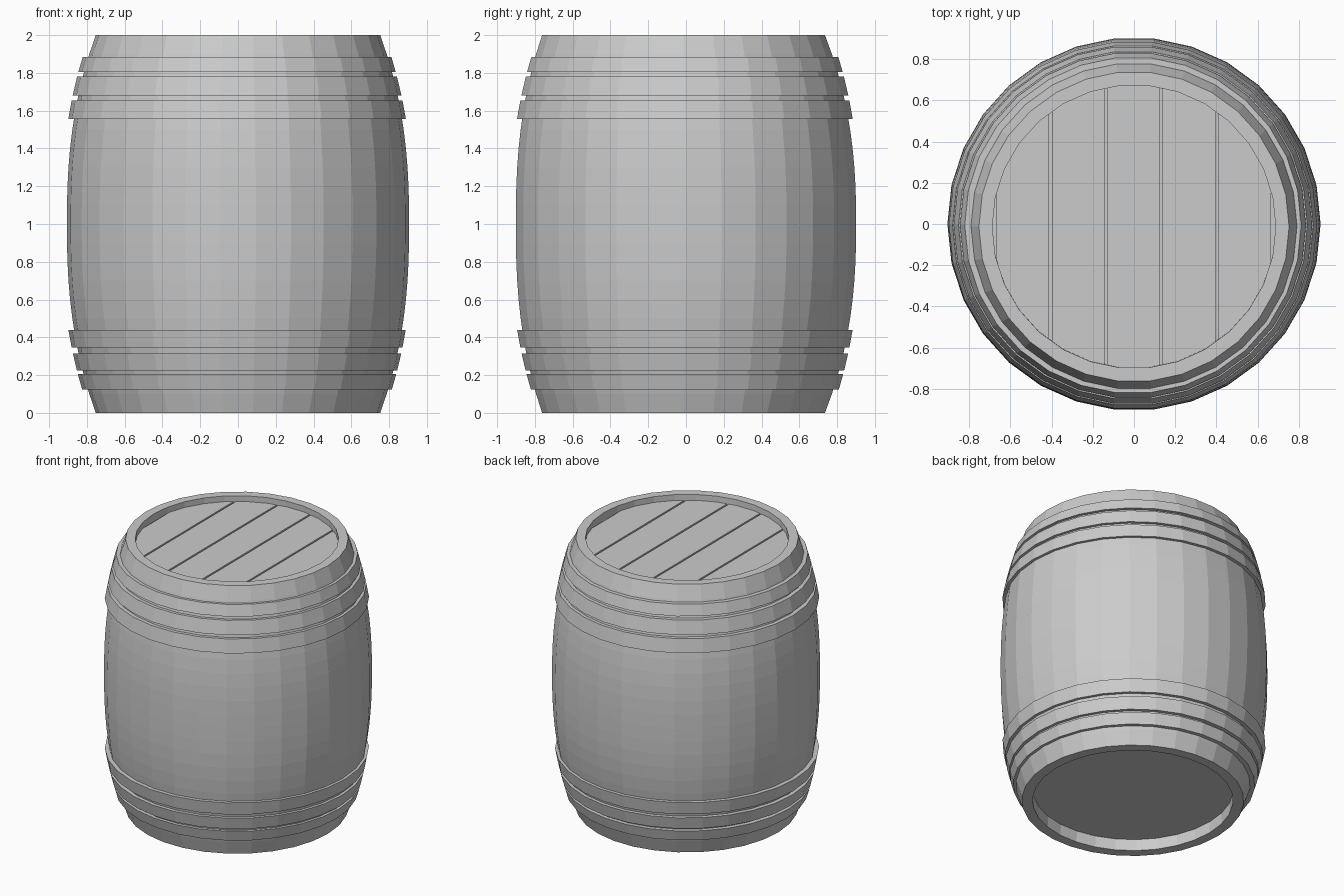
import bpy, bmesh, math

if "Cube" in bpy.data.objects:
    bpy.data.objects.remove(bpy.data.objects["Cube"])

SIDES = 30
grey = bpy.data.materials.new("plain_grey")
grey.diffuse_color = (0.6, 0.6, 0.6, 1)
grey.use_nodes = True
grey.node_tree.nodes["Principled BSDF"].inputs["Base Color"].default_value = grey.diffuse_color


def finish(name, bm):
    bmesh.ops.recalc_face_normals(bm, faces=bm.faces)
    me = bpy.data.meshes.new(name)
    bm.to_mesh(me)
    bm.free()
    me.materials.append(grey)
    ob = bpy.data.objects.new(name, me)
    bpy.context.collection.objects.link(ob)
    return ob


def lathe(name, profile, loop=False, cx=0.0, cy=lambda z: 0.0):
    """Revolve (radius, z) points; closed profile if loop, else capped ends."""
    bm = bmesh.new()
    rings = []
    for r, z in profile:
        rings.append([bm.verts.new((cx + r * math.cos(2 * math.pi * i / SIDES),
                                    cy(z) + r * math.sin(2 * math.pi * i / SIDES), z))
                      for i in range(SIDES)])
    pairs = list(zip(rings, rings[1:]))
    if loop:
        pairs.append((rings[-1], rings[0]))
    for a, b in pairs:
        for i in range(SIDES):
            j = (i + 1) % SIDES
            bm.faces.new((a[i], a[j], b[j], b[i]))
    if not loop:
        bm.faces.new(rings[0])
        bm.faces.new(rings[-1])
    return finish(name, bm)


def bulge(z):
    return 0.906 - 0.153 * abs(z - 1) ** 2.4


# Barrel body: recessed base, bulging wall, rim and recess under the lid
wall = [(bulge(2 * i / 20), 2 * i / 20) for i in range(21)]
profile = [(0.68, 0.085), (0.68, 0.0)] + wall + [(0.688, 2.0), (0.688, 1.925)]
lathe("barrel_body", profile, cy=lambda z: -0.013 * (z - 1) ** 2)

# Lid planks, cut to the round opening
R = 0.692
for k in range(5):
    xc = -0.54 + 0.269 * k
    x0, x1 = xc - 0.128, xc + 0.128
    xs = [x0 + (x1 - x0) * i / 6 for i in range(7)]
    half = [(x, math.sqrt(max(R * R - x * x, 0.0))) for x in xs]
    outline = [(x, -y) for x, y in half] + [(x, y) for x, y in reversed(half)]
    bm = bmesh.new()
    f = bm.faces.new([bm.verts.new((x, y - 0.012, 1.92)) for x, y in outline])
    ext = bmesh.ops.extrude_face_region(bm, geom=[f], use_keep_orig=True)
    bmesh.ops.translate(bm, vec=(0, 0, 0.037),
                        verts=[g for g in ext["geom"] if isinstance(g, bmesh.types.BMVert)])
    finish(f"lid_plank_{k + 1}", bm)

# Hoops: three bands near each end
bands = [(0.125, 0.205), (0.225, 0.315), (0.345, 0.44),
         (1.555, 1.655), (1.68, 1.78), (1.805, 1.885)]
for k, (z0, z1) in enumerate(bands):
    ring = [(bulge(z0) - 0.02, z0), (bulge(z0) + 0.025, z0),
            (bulge(z1) + 0.025, z1), (bulge(z1) - 0.02, z1)]
    lathe(f"hoop_{k + 1}", ring, loop=True, cx=-0.005, cy=lambda z: -0.006)
